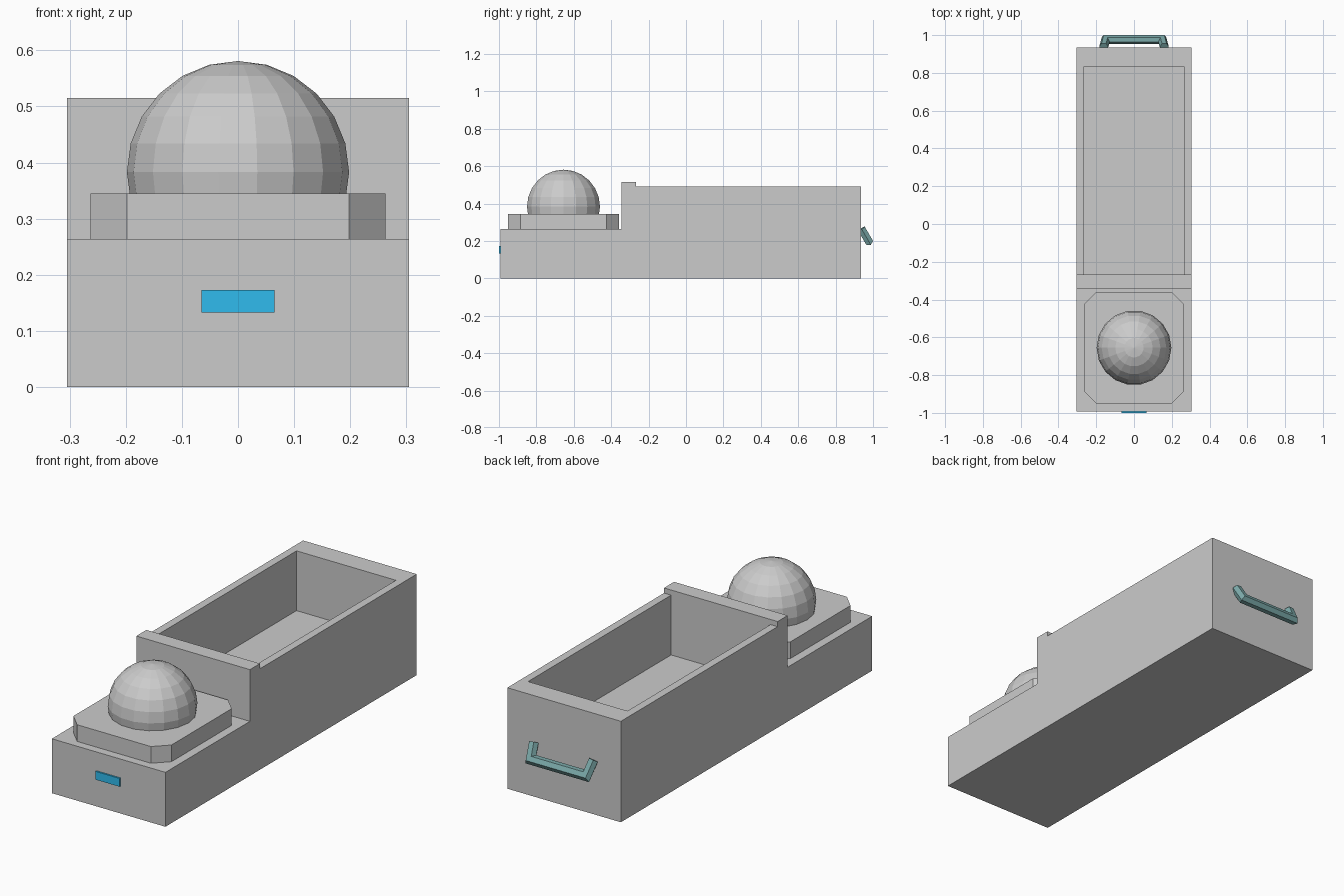
import bpy, bmesh
from math import cos, sin, pi, radians
from mathutils import Vector, Matrix

if "Cube" in bpy.data.objects:
    bpy.data.objects.remove(bpy.data.objects["Cube"])


def finish(bm, name, color=None):
    bmesh.ops.recalc_face_normals(bm, faces=bm.faces)
    mesh = bpy.data.meshes.new(name)
    bm.to_mesh(mesh)
    bm.free()
    obj = bpy.data.objects.new(name, mesh)
    bpy.context.collection.objects.link(obj)
    if color:
        mat = bpy.data.materials.new(name + "_paint")
        mat.diffuse_color = (*color, 1)
        mat.use_nodes = True
        mat.node_tree.nodes["Principled BSDF"].inputs["Base Color"].default_value = mat.diffuse_color
        mesh.materials.append(mat)
    return obj


def prism(points, direction):
    """Extrude a flat outline along a vector."""
    bm = bmesh.new()
    face = bm.faces.new([bm.verts.new(p) for p in points])
    new = bmesh.ops.extrude_face_region(bm, geom=[face], use_keep_orig=True)["geom"]
    bmesh.ops.translate(bm, vec=direction,
                        verts=[v for v in new if isinstance(v, bmesh.types.BMVert)])
    bmesh.ops.recalc_face_normals(bm, faces=bm.faces)
    return bm


def box(name, x, y, z, color=None):
    pts = [(x[0], y[0], z[0]), (x[1], y[0], z[0]), (x[1], y[1], z[0]), (x[0], y[1], z[0])]
    return finish(prism(pts, (0, 0, z[1] - z[0])), name, color)


W = 0.305
STEP, LIP, BACK, FRONT = -0.344, -0.267, 0.935, -0.992

# Stepped body with an open compartment sunk into the tall part
profile = [(FRONT, 0), (BACK, 0), (BACK, 0.49), (STEP, 0.49), (STEP, 0.264), (FRONT, 0.264)]
bm = prism([(-W, y, z) for y, z in profile], (2 * W, 0, 0))
bm.faces.ensure_lookup_table()
rim = max(bm.faces, key=lambda f: f.calc_center_median().z)
bmesh.ops.inset_individual(bm, faces=[rim], thickness=0.054)
for v in rim.verts:
    v.co.y = LIP if v.co.y < 0.3 else 0.83
pocket = bmesh.ops.extrude_discrete_faces(bm, faces=[rim])["faces"][0]
bmesh.ops.translate(bm, vec=(0, 0, -0.29), verts=pocket.verts)
finish(bm, "body")

# Raised lip across the front of the compartment
box("lip", (-W, W), (STEP, LIP), (0.49, 0.515))

# Plinth with cut corners
hx, hy, cy, c = 0.263, 0.296, -0.655, 0.065
outline = []
for sx, sy in ((1, 1), (-1, 1), (-1, -1), (1, -1)):
    pair = [(sx * hx, cy + sy * (hy - c), 0.264), (sx * (hx - c), cy + sy * hy, 0.264)]
    outline += pair if sx * sy > 0 else pair[::-1]
finish(prism(outline, (0, 0, 0.081)), "plinth")

# Faceted dome: an arc spun in 18 steps, last ring sunk in the plinth
bm = bmesh.new()
R = 0.198
arc = [bm.verts.new((R * sin(radians(a)), cy, 0.383 + R * cos(radians(a))))
       for a in range(0, 106, 15)]
edges = [bm.edges.new(e) for e in zip(arc, arc[1:])]
bmesh.ops.spin(bm, geom=arc + edges, cent=(0, cy, 0), axis=(0, 0, 1),
               angle=2 * pi, steps=18)
bmesh.ops.remove_doubles(bm, verts=bm.verts, dist=0.0005)
finish(bm, "dome")

# Blue front panel
box("front_panel", (-0.065, 0.065), (-1.0, FRONT + 0.01), (0.133, 0.173), (0.03, 0.5, 0.85))

# Hexagonal drooping handle: mitred sweep along a flat path
path = [Vector(p) for p in ((-0.16, 0.938, 0.265), (-0.15, 0.976, 0.2),
                            (0.15, 0.976, 0.2), (0.16, 0.938, 0.265))]
normal = (path[1] - path[0]).cross(path[2] - path[1]).normalized()
bm = bmesh.new()
rings = []
for i, p in enumerate(path):
    d_in = (p - path[max(i - 1, 0)]).normalized()
    d_out = (path[min(i + 1, 3)] - p).normalized()
    tangent = (d_in + d_out).normalized()
    side = normal.cross(tangent)
    widen = 1 / tangent.dot(d_out if i < 3 else d_in)
    rings.append([bm.verts.new(p + 0.024 * (side * widen * cos(k * pi / 3)
                                            + normal * sin(k * pi / 3))) for k in range(6)])
for a, b in zip(rings, rings[1:]):
    for k in range(6):
        bm.faces.new((a[k], a[(k + 1) % 6], b[(k + 1) % 6], b[k]))
bm.faces.new(rings[0])
bm.faces.new(rings[-1])
finish(bm, "handle", (0.2, 0.4, 0.4))
